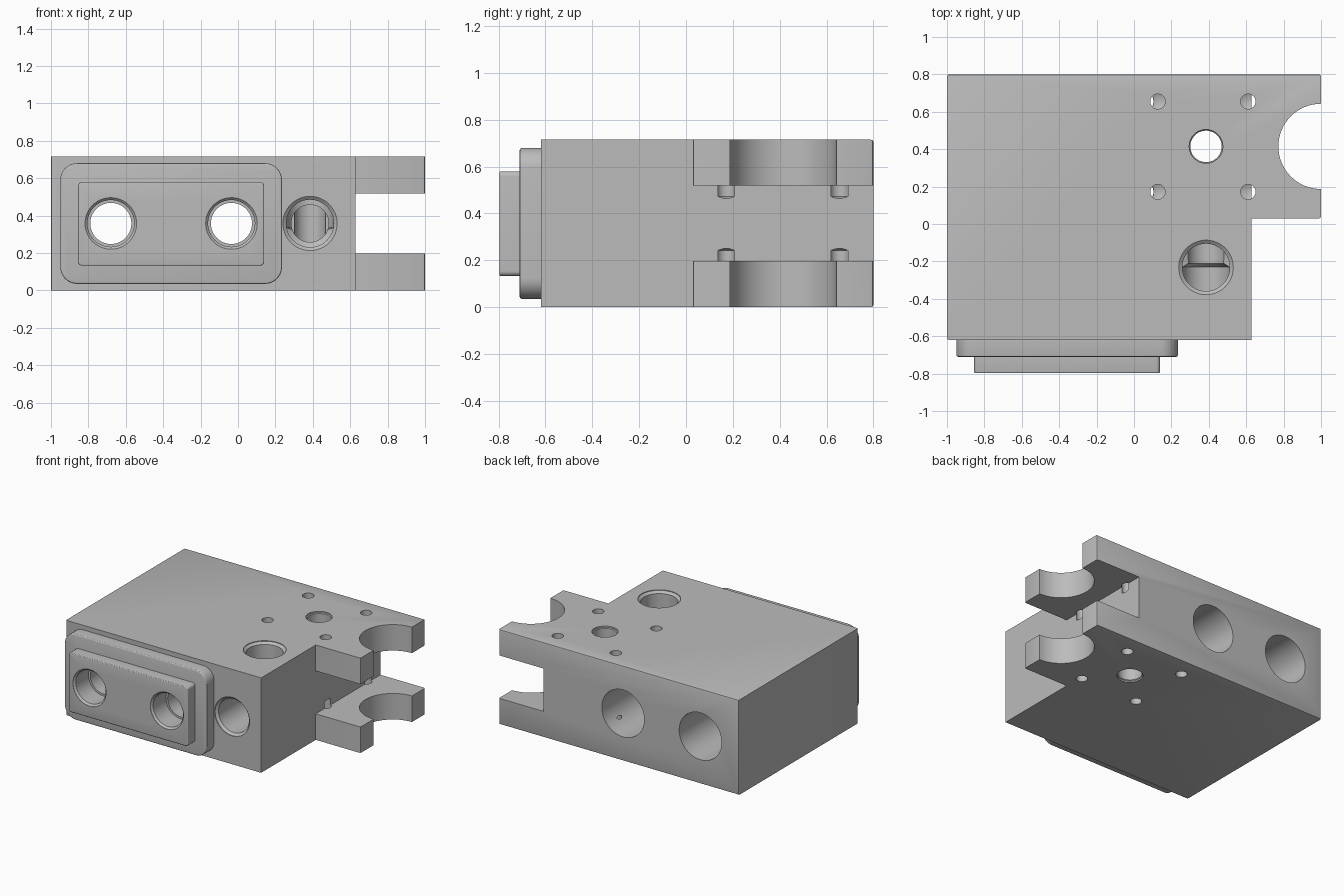
import bpy, bmesh, math
from mathutils import Vector

if "Cube" in bpy.data.objects:
    bpy.data.objects.remove(bpy.data.objects["Cube"])

grey = bpy.data.materials.new("machined grey")
grey.diffuse_color = (0.5, 0.5, 0.5, 1)
grey.use_nodes = True
grey.node_tree.nodes["Principled BSDF"].inputs["Base Color"].default_value = grey.diffuse_color
H, MID = 0.715, 0.358


def make_object(name, bm):
    bmesh.ops.recalc_face_normals(bm, faces=bm.faces)
    me = bpy.data.meshes.new(name)
    bm.to_mesh(me)
    bm.free()
    ob = bpy.data.objects.new(name, me)
    bpy.context.collection.objects.link(ob)
    me.materials.append(grey)
    return ob


def extrude(bm, points, offset):
    face = bm.faces.new([bm.verts.new(p) for p in points])
    ext = bmesh.ops.extrude_face_region(bm, geom=[face])["geom"]
    bmesh.ops.translate(bm, vec=offset, verts=[v for v in ext if isinstance(v, bmesh.types.BMVert)])


def box(name, lo, hi):
    bm = bmesh.new()
    extrude(bm, [(lo[0], lo[1], lo[2]), (hi[0], lo[1], lo[2]), (hi[0], hi[1], lo[2]),
                 (lo[0], hi[1], lo[2])], (0, 0, hi[2] - lo[2]))
    return make_object(name, bm)


def bore(start, direction, profile, sides=48):
    """Turned cutter: profile is (depth, radius) pairs along the drill direction."""
    d = Vector(direction)
    rot = Vector((0, 0, 1)).rotation_difference(d)
    bm = bmesh.new()
    rings = []
    for depth, r in profile:
        n = sides if r > 0 else 1
        rings.append([bm.verts.new(Vector(start) + rot @ Vector(
            (r * math.cos(math.tau * i / n), r * math.sin(math.tau * i / n), depth))) for i in range(n)])
    bm.faces.new(rings[0])
    for a, b in zip(rings, rings[1:]):
        for i in range(sides):
            j = (i + 1) % sides
            bm.faces.new([a[i], a[j], b[0]] if len(b) == 1 else [a[i], a[j], b[j], b[i]])
    if len(rings[-1]) > 1:
        bm.faces.new(rings[-1])
    return make_object("cutter", bm)


def cut(target, cutters):
    for c in cutters:
        m = target.modifiers.new("cut", 'BOOLEAN')
        m.operation, m.solver, m.object = 'DIFFERENCE', 'EXACT', c
        bpy.context.view_layer.objects.active = target
        bpy.ops.object.modifier_apply(modifier=m.name)


def plate(name, x0, x1, z0, z1, y0, y1, radius, edge):
    """Rounded rectangular plate with a softened front rim."""
    bm = bmesh.new()
    pts = []
    for cx, cz, a0 in ((x1 - radius, z1 - radius, 0), (x0 + radius, z1 - radius, 90),
                       (x0 + radius, z0 + radius, 180), (x1 - radius, z0 + radius, 270)):
        for k in range(9):
            a = math.radians(a0 + 90 * k / 8)
            pts.append((cx + radius * math.cos(a), y1, cz + radius * math.sin(a)))
    extrude(bm, pts, (0, y0 - y1, 0))
    rim = [e for e in bm.edges if all(abs(v.co.y - y0) < 1e-5 for v in e.verts)]
    bmesh.ops.bevel(bm, geom=rim, offset=edge, segments=3, profile=0.5, affect='EDGES')
    return make_object(name, bm)


# L-shaped block with softened rear and outer corners
bm = bmesh.new()
extrude(bm, [(-1, -0.62, 0), (0.627, -0.62, 0), (0.627, 0.03, 0), (1, 0.03, 0),
             (1, 0.8, 0), (-1, 0.8, 0)], (0, 0, H))
soft = []
for e in bm.edges:
    a, b = (v.co for v in e.verts)
    rear = a.y > 0.79 and b.y > 0.79
    upright = abs(a.x - b.x) + abs(a.y - b.y) < 1e-5 and (a.x < -0.99 or a.x > 0.99)
    if rear or upright:
        soft.append(e)
bmesh.ops.bevel(bm, geom=soft, offset=0.01, segments=2, profile=0.5, affect='EDGES')
block = make_object("valve_block", bm)

# Stepped mounting boss on the front
flange = plate("mounting_flange", -0.95, 0.235, 0.035, 0.68, -0.71, -0.62, 0.09, 0.01)
pad = plate("raised_pad", -0.855, 0.14, 0.132, 0.58, -0.797, -0.71, 0.022, 0.008)

# Long passages running front to back
passages = [bore((x, -0.83, MID), (0, 1, 0),
                 [(0, 0.138), (0.035, 0.138), (0.048, 0.125), (0.2, 0.125), (0.2001, 0.11),
                  (0.4, 0.11), (0.4001, 0.177), (1.7, 0.177)]) for x in (-0.68, -0.035)]

# Clevis slot and round clearance notch
cutters = [box("cutter", (0.627, -0.1, 0.196), (1.2, 0.9, 0.519)),
           bore((1.0, 0.415, -0.1), (0, 0, 1), [(0, 0.228), (1, 0.228)], 64)]

# Front port, top port, and vertical through hole
cx = 0.385
cutters += [
    bore((cx, -0.65, MID), (0, 1, 0), [(0, 0.145), (0.035, 0.145), (0.05, 0.127), (0.42, 0.127),
                                       (0.44, 0.1), (1.065, 0.1)]),
    bore((cx, -0.232, H + 0.03), (0, 0, -1), [(0, 0.146), (0.035, 0.146), (0.05, 0.127),
                                              (0.41, 0.127), (0.45, 0)]),
    bore((cx, 0.415, -0.05), (0, 0, 1), [(0, 0.09), (0.06, 0.09), (0.065, 0.084), (H + 0.035, 0.084),
                                         (H + 0.04, 0.09), (H + 0.1, 0.09)])]

# Four drilled holes on the top, repeated underneath
for x in (0.127, 0.61):
    for y in (0.172, 0.655):
        for z, dz in ((-0.05, 1), (H + 0.05, -1)):
            cutters.append(bore((x, y, z), (0, 0, dz), [(0, 0.04), (0.292, 0.04), (0.308, 0)], 24))

cut(block, passages + cutters)
for part in (flange, pad):
    cut(part, passages)
for c in passages + cutters:
    bpy.data.objects.remove(c, do_unlink=True)

# Smooth bores and rounded corners, crisp edges
for part in (block, flange, pad):
    bpy.ops.object.select_all(action='DESELECT')
    part.select_set(True)
    bpy.context.view_layer.objects.active = part
    bpy.ops.object.shade_smooth_by_angle(angle=math.radians(25))
